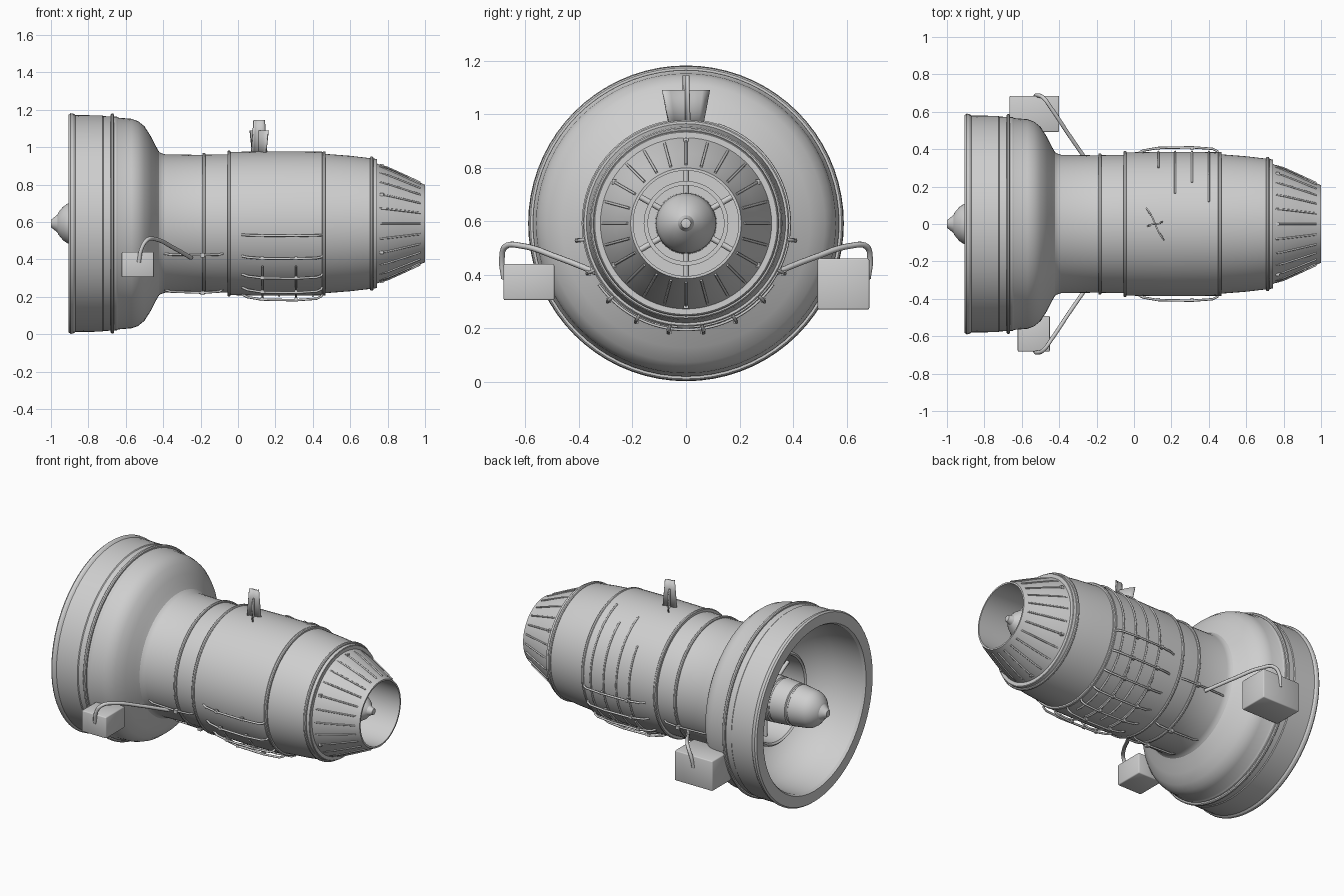
import bpy, bmesh, math
from mathutils import Vector

if "Cube" in bpy.data.objects:
    bpy.data.objects.remove(bpy.data.objects["Cube"])

ZC = 0.592  # height of the engine axis
grey = bpy.data.materials.new("light grey metal")
grey.diffuse_color = (0.62, 0.62, 0.62, 1)
grey.use_nodes = True
grey.node_tree.nodes["Principled BSDF"].inputs["Base Color"].default_value = grey.diffuse_color


def finish(name, bm, angle=28):
    bmesh.ops.recalc_face_normals(bm, faces=bm.faces)
    me = bpy.data.meshes.new(name)
    bm.to_mesh(me)
    bm.free()
    me.materials.append(grey)
    me.shade_smooth()
    me.set_sharp_from_angle(angle=math.radians(angle))
    ob = bpy.data.objects.new(name, me)
    bpy.context.collection.objects.link(ob)
    return ob


def polar(x, r, deg):
    """Point at angle deg from straight up, turning towards +y."""
    a = math.radians(deg)
    return Vector((x, r * math.sin(a), ZC + r * math.cos(a)))


def lathe(name, profile, sides=72, closed=False, angle=28):
    bm = bmesh.new()
    rings = [[bm.verts.new(polar(x, r, 360 * i / sides)) for i in range(sides)]
             for x, r in profile]
    pairs = list(zip(rings, rings[1:])) + ([(rings[-1], rings[0])] if closed else [])
    for a, b in pairs:
        for i in range(sides):
            j = (i + 1) % sides
            bm.faces.new((a[i], a[j], b[j], b[i]))
    bmesh.ops.remove_doubles(bm, verts=bm.verts, dist=1e-5)
    return finish(name, bm, angle)


def band(name, x, r, w=0.018, h=0.012):
    w /= 2
    return lathe(name, [(x - w, r - 0.02), (x - w, r + h * .6), (x - w * .5, r + h),
                        (x + w * .5, r + h), (x + w, r + h * .6), (x + w, r - 0.02)], closed=True)


def tube(name, paths, radius, smooth=False):
    cu = bpy.data.curves.new(name, 'CURVE')
    cu.dimensions = '3D'
    cu.bevel_depth = radius
    cu.bevel_resolution = 2
    cu.use_fill_caps = True
    for pts in paths:
        if smooth:
            sp = cu.splines.new('BEZIER')
            sp.bezier_points.add(len(pts) - 1)
            for bp, p in zip(sp.bezier_points, pts):
                bp.co = p
                bp.handle_left_type = bp.handle_right_type = 'AUTO'
            sp.resolution_u = 6
        else:
            sp = cu.splines.new('POLY')
            sp.points.add(len(pts) - 1)
            for sp_p, p in zip(sp.points, pts):
                sp_p.co = (*p, 1)
    cu.materials.append(grey)
    ob = bpy.data.objects.new(name, cu)
    bpy.context.collection.objects.link(ob)
    return ob


def box(name, lo, hi, bevel=0.006):
    bm = bmesh.new()
    bmesh.ops.create_cube(bm, size=1)
    lo, hi = Vector(lo), Vector(hi)
    for v in bm.verts:
        v.co = Vector([(a + b) / 2 + c * (b - a) for a, b, c in zip(lo, hi, v.co)])
    bmesh.ops.bevel(bm, geom=bm.edges[:], offset=bevel, segments=2, affect='EDGES', profile=0.5)
    return finish(name, bm, 50)


def cubes(name, spots, size):
    bm = bmesh.new()
    for p in spots:
        geo = bmesh.ops.create_cube(bm, size=size)
        bmesh.ops.translate(bm, verts=geo['verts'], vec=p)
    return finish(name, bm)


# Fan cowl: outside skin, rounded lip and inner bowl down to the core inlet
lathe("fan_cowl", [
    (-0.42, 0.38), (-0.44, 0.415), (-0.465, 0.465), (-0.50, 0.52), (-0.535, 0.548), (-0.57, 0.56),
    (-0.64, 0.566), (-0.65, 0.572), (-0.72, 0.574), (-0.725, 0.578), (-0.87, 0.58),
    (-0.88, 0.588), (-0.895, 0.59), (-0.905, 0.582), (-0.905, 0.515), (-0.89, 0.505),
    (-0.78, 0.50), (-0.70, 0.485), (-0.62, 0.45), (-0.55, 0.40), (-0.50, 0.33), (-0.48, 0.27),
    (-0.40, 0.26), (-0.25, 0.25), (-0.25, 0.0)])
band("cowl_band", -0.672, 0.573, 0.02, 0.014)

# Core casing with its three sections and the step down to the nozzle
lathe("core_casing", [
    (-0.44, 0.40), (-0.415, 0.378), (-0.39, 0.37), (-0.20, 0.367), (-0.18, 0.368), (-0.05, 0.370),
    (-0.045, 0.383), (0.20, 0.386), (0.45, 0.384), (0.46, 0.373), (0.60, 0.362), (0.72, 0.348),
    (0.742, 0.345), (0.745, 0.312)])
for n, (x, r) in enumerate([(-0.182, 0.366), (-0.048, 0.378), (0.46, 0.374), (0.715, 0.346)]):
    band(f"casing_flange_{n}", x, r)
band("nozzle_flange", 0.738, 0.336, 0.012, 0.008)

# Exhaust nozzle shell with inner wall, petal ribs and hinge knobs
lathe("nozzle", [(0.744, 0.32), (0.80, 0.298), (0.88, 0.262), (0.95, 0.228), (1.0, 0.207),
                 (1.0, 0.197), (0.90, 0.20), (0.70, 0.205), (0.62, 0.205), (0.62, 0.0)])
tube("nozzle_ribs", [[polar(0.755, 0.312, 15 * i), polar(0.80, 0.299, 15 * i),
                      polar(0.88, 0.263, 15 * i), polar(0.975, 0.219, 15 * i)]
                     for i in range(24)], 0.005)
cubes("nozzle_knobs", [polar(0.768, 0.31, a) for a in (0, 60, 120, 180, 240, 300)], 0.018)

# Exhaust plug, inner ring and radial struts
lathe("exhaust_plug", [(0.62, 0.115), (0.80, 0.112), (0.84, 0.10), (0.90, 0.06), (0.925, 0.03),
                       (0.955, 0.018), (0.96, 0.0)], 40)
lathe("exhaust_ring", [(0.70, 0.142), (0.80, 0.142), (0.80, 0.158), (0.70, 0.158)], 56, True)
tube("exhaust_struts", [[polar(0.75, 0.10, 60 * i), polar(0.75, 0.203, 60 * i)]
                        for i in range(6)], 0.011)

# Spinner, stepped hub and core inlet ring
lathe("spinner", [(-1.0, 0.0), (-1.0, 0.02), (-0.985, 0.032), (-0.965, 0.048), (-0.96, 0.06),
                  (-0.935, 0.09), (-0.91, 0.107), (-0.89, 0.113), (-0.80, 0.125), (-0.795, 0.119),
                  (-0.785, 0.119), (-0.78, 0.127), (-0.68, 0.135), (-0.675, 0.129),
                  (-0.665, 0.129), (-0.66, 0.137), (-0.25, 0.145)], 40)
lathe("core_inlet_ring", [(-0.65, 0.262), (-0.66, 0.272), (-0.65, 0.284), (-0.45, 0.30),
                          (-0.45, 0.25)], 56, True)
tube("inlet_struts", [[polar(-0.56, 0.12, 60 * i), polar(-0.56, 0.27, 60 * i)]
                      for i in range(6)], 0.012)

# Accessory boxes on both flanks
box("small_accessory_box", (-0.622, -0.682, 0.305), (-0.45, -0.492, 0.44))
box("large_accessory_box", (-0.665, 0.492, 0.27), (-0.40, 0.685, 0.46))

# Feed pipes arching from the boxes to the casing, then along it
for side, s in (("front", -1), ("back", 1)):
    tube(f"{side}_feed_pipe", [[(-0.53, s * 0.680, 0.385), (-0.515, s * 0.688, 0.46),
                                (-0.485, s * 0.675, 0.505), (-0.44, s * 0.615, 0.508),
                                (-0.35, s * 0.48, 0.465), (-0.25, s * 0.335, 0.408)]], 0.011, True)
low = (116, 244, 164, 196)
tube("forward_lines", [[polar(-0.40, 0.365, a), polar(-0.36, 0.379, a), polar(-0.19, 0.385, a),
                        polar(-0.10, 0.379, a), polar(-0.08, 0.365, a)] for a in low], 0.006)
cubes("forward_clamps", [polar(-0.19, 0.387, a) for a in low], 0.022)

# Lengthwise fuel lines round the lower half of the casing, with clamps
line_angles = [99 + 18 * i for i in range(10)]
tube("fuel_lines", [[polar(0.02, 0.382, a), polar(0.05, 0.398, a), polar(0.13, 0.412, a),
                     polar(0.31, 0.415, a), polar(0.42, 0.407, a), polar(0.445, 0.395, a),
                     polar(0.45, 0.38, a)] for a in line_angles], 0.0065)
cubes("fuel_line_clamps", [polar(x, 0.409, a) for a in line_angles for x in (0.13, 0.31)], 0.018)

# Hoop lines wrapped round the back of the casing
tube("hoop_lines", [[polar(x, 0.387, a0 + (a1 - a0) * i / 40) for i in range(41)]
                    for x, a0, a1 in ((0.13, 51, 190), (0.22, 25, 185), (0.31, 35, 190),
                                      (0.40, 18, 185))], 0.0055)
tube("lower_hoops", [[polar(x, 0.398, 125 + 110 * i / 30) for i in range(31)]
                     for x in (0.13, 0.31)], 0.005)


# Top mast: a flared twisted vane crossed by a taller narrow plate
def plate(name, rows, turn, thick=0.008):
    bm = bmesh.new()
    grid = []
    for z, half in rows:
        row = []
        for k in range(7):
            t = k / 3 - 1
            a = math.radians(turn)
            u, w = t * half, 0.012 * (t ** 3 - t)
            row.append(bm.verts.new((0.113 + u * math.cos(a) - w * math.sin(a),
                                     u * math.sin(a) + w * math.cos(a), z)))
        grid.append(row)
    for a, b in zip(grid, grid[1:]):
        for k in range(6):
            bm.faces.new((a[k], a[k + 1], b[k + 1], b[k]))
    ob = finish(name, bm)
    mod = ob.modifiers.new("thickness", 'SOLIDIFY')
    mod.thickness = thick
    mod.offset = 0


plate("mast_vane", [(0.955, 0.07), (1.02, 0.085), (1.09, 0.10)], -61)
plate("mast_post", [(0.96, 0.045), (1.08, 0.035), (1.145, 0.03)], 18)
